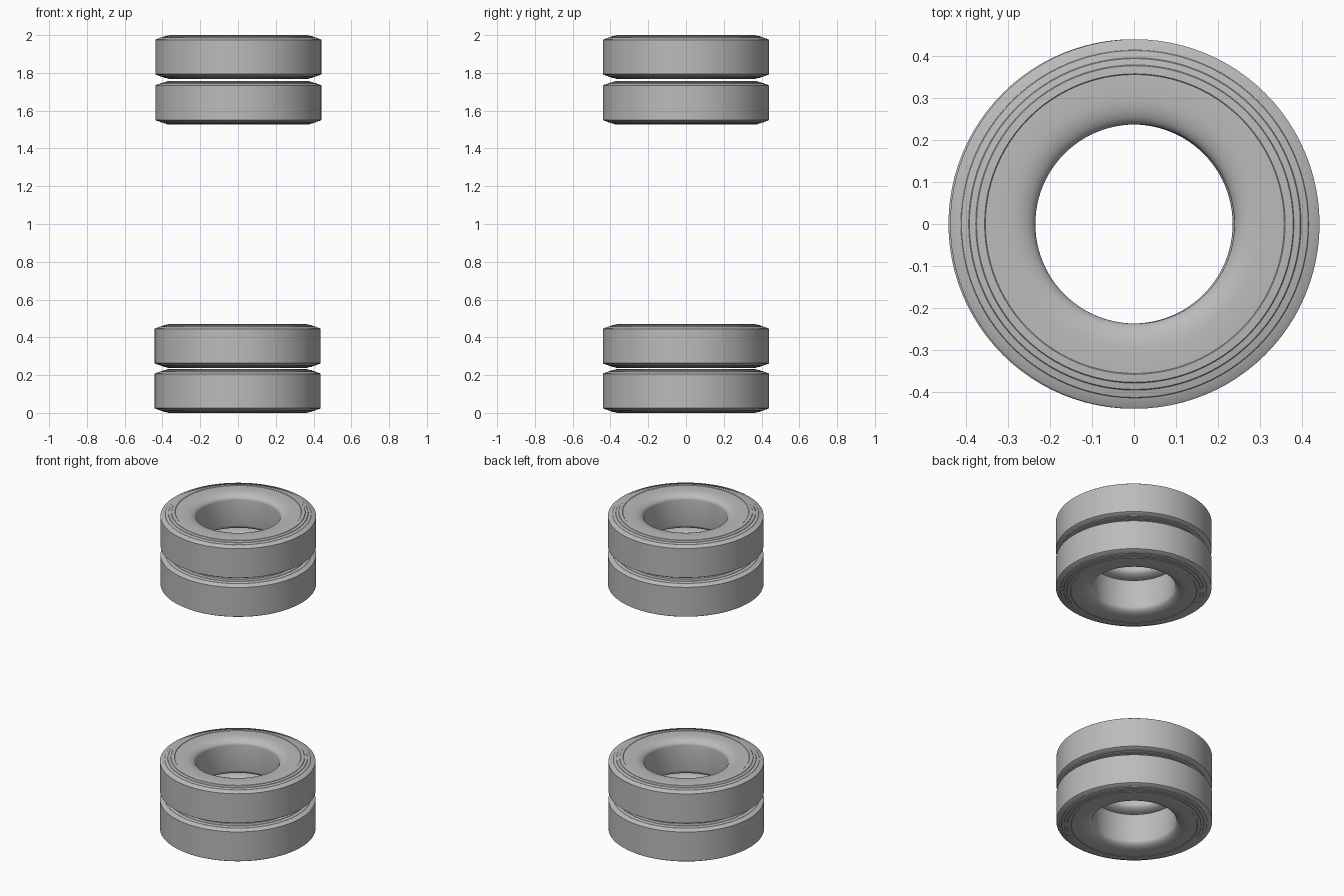
import bpy, bmesh, math

if "Cube" in bpy.data.objects:
    bpy.data.objects.remove(bpy.data.objects["Cube"])

SIDES = 96

rubber = bpy.data.materials.new("grey_rubber")
rubber.diffuse_color = (0.5, 0.5, 0.5, 1)
rubber.use_nodes = True
rubber.node_tree.nodes["Principled BSDF"].inputs["Base Color"].default_value = rubber.diffuse_color

# Upper half of the tyre cross-section: (radius, height above the mid-plane)
half = [(0.440, 0.0), (0.440, 0.091), (0.434, 0.095),            # tread and shoulder
        (0.415, 0.1005), (0.413, 0.103), (0.396, 0.107),         # stepped sidewall
        (0.394, 0.1095), (0.379, 0.112), (0.377, 0.1145),
        (0.358, 0.116), (0.356, 0.114), (0.330, 0.115), (0.305, 0.114)]
# Rounded inner rim down to the bore
for i in range(1, 9):
    a = math.radians(90 * i / 8)
    half.append((0.305 - 0.068 * math.sin(a), 0.079 + 0.035 * math.cos(a)))
half.append((0.237, 0.0))
profile = half + [(r, -z) for r, z in half[-2:0:-1]]


def tyre(name, x, z):
    """Spin the closed cross-section around the vertical axis."""
    bm = bmesh.new()
    rings = []
    for s in range(SIDES):
        a = 2 * math.pi * s / SIDES
        rings.append([bm.verts.new((r * math.cos(a), r * math.sin(a), h)) for r, h in profile])
    n = len(profile)
    for s in range(SIDES):
        p, q = rings[s], rings[(s + 1) % SIDES]
        for i in range(n):
            j = (i + 1) % n
            bm.faces.new((p[i], q[i], q[j], p[j]))
    bmesh.ops.recalc_face_normals(bm, faces=bm.faces)
    mesh = bpy.data.meshes.new(name)
    bm.to_mesh(mesh)
    bm.free()
    mesh.materials.append(rubber)
    ob = bpy.data.objects.new(name, mesh)
    ob.location = (x, 0, z)
    bpy.context.collection.objects.link(ob)
    bpy.ops.object.select_all(action='DESELECT')
    bpy.context.view_layer.objects.active = ob
    ob.select_set(True)
    bpy.ops.object.shade_smooth_by_angle(angle=math.radians(30))


# Two stacked pairs, one low and one high
for name, x, z in [("lower_pair_bottom_tyre", -0.002, 0.116),
                   ("lower_pair_top_tyre", -0.002, 0.354),
                   ("upper_pair_bottom_tyre", 0.002, 1.642),
                   ("upper_pair_top_tyre", 0.002, 1.884)]:
    tyre(name, x, z)
